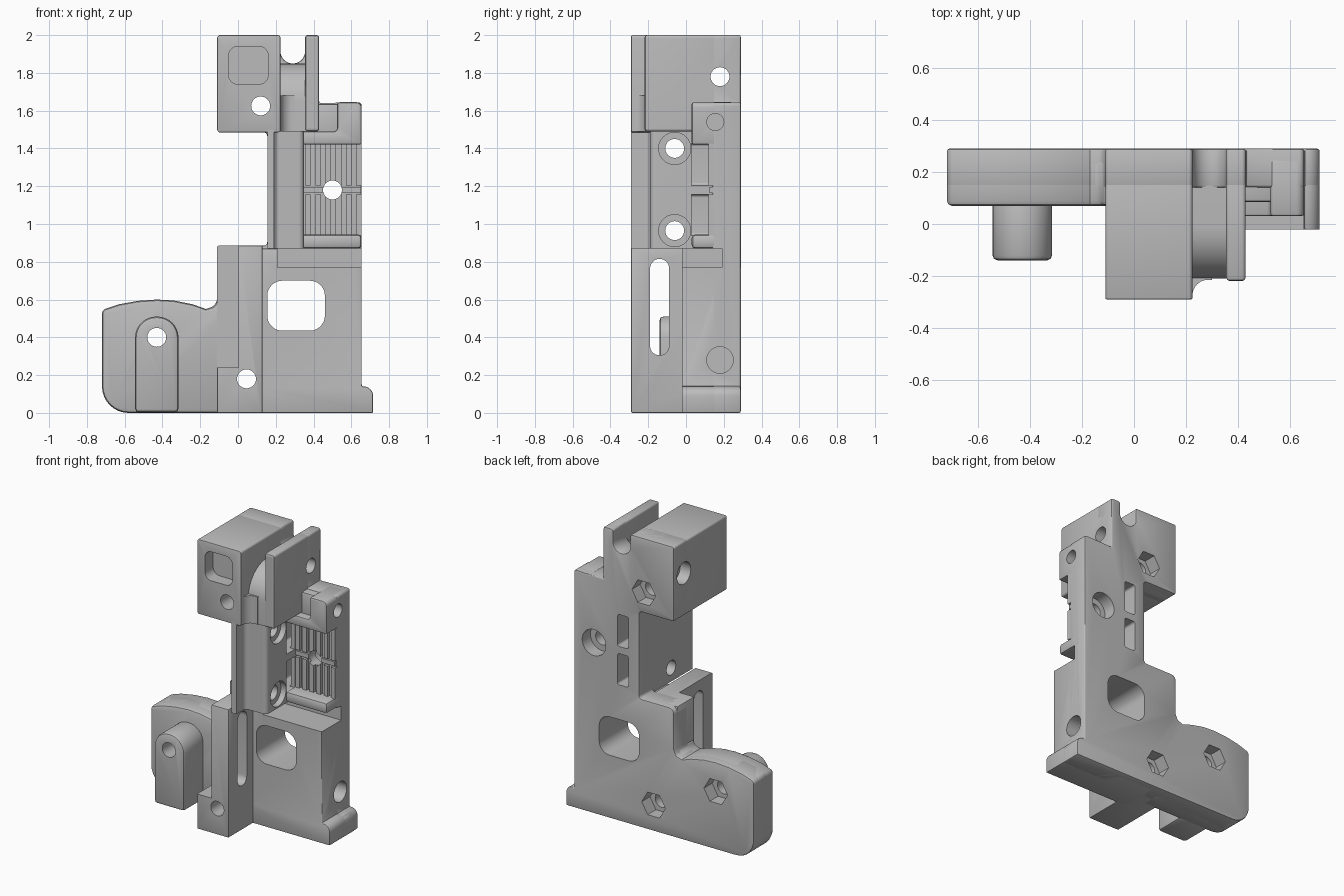
import bpy, bmesh, math
from mathutils import Vector

cube = bpy.data.objects.get("Cube")
if cube:
    bpy.data.objects.remove(cube, do_unlink=True)

scene = bpy.context.scene
grey = bpy.data.materials.new("plain_grey")
grey.use_nodes = True
grey.diffuse_color = (0.5, 0.5, 0.5, 1)
grey.node_tree.nodes["Principled BSDF"].inputs["Base Color"].default_value = (0.5, 0.5, 0.5, 1)

cut_set = bpy.data.collections.new("cutters")
scene.collection.children.link(cut_set)
parts, cutters = [], []


def rounded(points, steps=8):
    """Polygon from (a, b[, radius]) corners, with the corners rounded."""
    out = []
    for i, p in enumerate(points):
        c = Vector(p[:2])
        r = p[2] if len(p) > 2 else 0
        if not r:
            out.append(c)
            continue
        u = (Vector(points[i - 1][:2]) - c).normalized()
        v = (Vector(points[(i + 1) % len(points)][:2]) - c).normalized()
        half = u.angle(v) / 2
        mid = c + (u + v).normalized() * (r / math.sin(half))
        s = c + u * (r / math.tan(half)) - mid
        e = c + v * (r / math.tan(half)) - mid
        for k in range(steps + 1):
            t = k / steps
            d = (s * math.sin((1 - t) * s.angle(e)) + e * math.sin(t * s.angle(e))) / math.sin(s.angle(e))
            out.append(mid + d)
    return out


def extrude(name, points, lo, hi, axis="y", bevel=0.012, cutter=False):
    place = {"x": lambda a, b, t: (t, a, b), "y": lambda a, b, t: (a, t, b),
             "z": lambda a, b, t: (a, b, t)}[axis]
    bm = bmesh.new()
    pts = rounded(points)
    face = bm.faces.new([bm.verts.new(place(p[0], p[1], lo)) for p in pts])
    ext = bmesh.ops.extrude_face_region(bm, geom=[face])
    move = Vector(place(0, 0, hi - lo))
    bmesh.ops.translate(bm, vec=move, verts=[v for v in ext["geom"] if isinstance(v, bmesh.types.BMVert)])
    bmesh.ops.recalc_face_normals(bm, faces=bm.faces)
    me = bpy.data.meshes.new(name)
    bm.to_mesh(me)
    bm.free()
    ob = bpy.data.objects.new(name, me)
    if cutter:
        cut_set.objects.link(ob)
        ob.hide_render = True
        cutters.append(ob)
        return ob
    scene.collection.objects.link(ob)
    if bevel:
        m = ob.modifiers.new("edge", "BEVEL")
        m.width, m.segments, m.limit_method, m.angle_limit = bevel, 2, "ANGLE", math.radians(40)
    parts.append(ob)
    return ob


def rect(a0, a1, b0, b1, r=0):
    return [(a0, b0, r), (a1, b0, r), (a1, b1, r), (a0, b1, r)]


def cut(points, lo, hi, axis="y"):
    extrude("cutter", points, lo, hi, axis, cutter=True)


def hole(a, b, r, lo, hi, axis="y", sides=32):
    cut([(a + r * math.cos(math.tau * k / sides), b + r * math.sin(math.tau * k / sides))
         for k in range(sides)], lo, hi, axis)


# Back plate: the whole outline, with the cable groove at the top
arm_top = [(-0.11, 0.6), (-0.125, 0.565), (-0.17, 0.55), (-0.24, 0.575), (-0.34, 0.595),
           (-0.43, 0.6), (-0.53, 0.593), (-0.63, 0.575), (-0.72, 0.545, 0.03)]
arm_base = [(-0.72, 0, 0.14)]
extrude("back_plate", [(0.715, 0), (0.715, 0.14, 0.05), (0.655, 0.14), (0.655, 1.645, 0.02),
                       (0.43, 1.64), (0.43, 2, 0.015), (0.355, 2, 0.015), (0.355, 1.85, 0.064),
                       (0.225, 1.85, 0.064), (0.225, 2, 0.015), (-0.11, 2, 0.015),
                       (-0.11, 1.485, 0.015), (0.155, 1.485, 0.02), (0.155, 0.885, 0.02),
                       (-0.11, 0.885, 0.04)] + arm_top + arm_base, 0.14, 0.29)

# Side arm and its boss
extrude("side_arm", [(0, 0), (0, 0.6)] + arm_top + arm_base, 0.07, 0.25, bevel=0.02)
extrude("arm_boss", [(-0.545, 0.003), (-0.315, 0.003), (-0.315, 0.51, 0.112), (-0.545, 0.51, 0.112)],
        -0.14, 0.12, bevel=0.02)

# Lower body
extrude("front_block", rect(-0.11, 0.13, 0, 0.885), -0.29, 0.25, bevel=0.006)
extrude("lower_body", [(0.05, 0), (0.715, 0), (0.715, 0.14, 0.05), (0.655, 0.14),
                       (0.655, 0.87), (0.05, 0.87)], -0.022, 0.25, bevel=0.006)

# Column with its front rail
extrude("column", [(0.155, -0.29), (0.19, -0.29), (0.19, -0.19, 0.03), (0.35, -0.19, 0.03),
                   (0.35, 0.25), (0.155, 0.25)], 0.87, 1.5, "z", bevel=0)

# Head: main block, curved web and fin
extrude("head_block", rect(-0.11, 0.225, 1.485, 2, 0.015), -0.29, 0.25, bevel=0.005)
extrude("head_web", [(-0.21, 1.49), (0.25, 1.49), (0.25, 1.85), (-0.21, 1.85, 0.2)],
        0.2, 0.37, "x", bevel=0)
extrude("head_fin", rect(0.355, 0.43, 1.49, 2, 0.015), -0.22, 0.25, bevel=0.015)
extrude("web_fillet", [(0.2, -0.285), (0.225, -0.285), (0.225, -0.215, 0.06), (0.3, -0.215),
                       (0.3, -0.15), (0.2, -0.15)], 1.49, 1.68, "z", bevel=0)

# Clamp plate: upper jaw, lower lip, gripping ribs
extrude("upper_jaw", [(0.34, 1.42), (0.655, 1.42), (0.655, 1.645, 0.03), (0.525, 1.645, 0.015),
                      (0.525, 1.49, 0.02), (0.34, 1.49)], 0.03, 0.25)
extrude("jaw_step", rect(0.4, 0.56, 1.43, 1.635), 0.085, 0.25)
extrude("lower_lip", rect(0.3, 0.655, 0.87, 0.945), 0.03, 0.25, bevel=0.02)
for i in range(6):
    x = 0.355 + i * 0.054
    for z0, z1 in ((0.94, 1.155), (1.205, 1.425)):
        extrude("grip_rib", rect(x, x + 0.03, z0, z1), 0.12, 0.17, bevel=0)
extrude("grip_bar", rect(0.35, 0.65, 1.165, 1.195), 0.125, 0.17, bevel=0)

# Openings along y: window, head pocket, bolt holes with hex or round seats
cut(rect(0.155, 0.46, 0.435, 0.7, 0.08), -0.5, 0.5)
cut(rect(-0.05, 0.16, 1.74, 1.94, 0.05), -0.5, -0.2)
for x, z, sides in ((0.12, 1.625, 6), (-0.43, 0.4, 6), (0.045, 0.18, 6), (0.5, 1.18, 32)):
    hole(x, z, 0.05, -0.5, 0.5)
    hole(x, z, 0.09, 0.2, 0.5, sides=sides)

# Openings along x
hole(0.18, 1.78, 0.05, -0.3, 0.6, "x")
hole(0.18, 1.78, 0.075, -0.3, -0.03, "x")
hole(0.155, 1.54, 0.045, 0.54, 0.8, "x")
hole(0.18, 0.28, 0.07, 0.53, 0.8, "x")
for z in (0.965, 1.4):
    hole(-0.06, z, 0.05, 0, 0.5, "x")
    hole(-0.06, z, 0.085, 0.31, 0.5, "x")
cut(rect(-0.19, -0.09, 0.305, 0.815, 0.049), -0.05, 0.2, "x")

# Front recess, side ledge and strap slots
cut(rect(-0.2, 0.002, 0.24, 1.0), -0.5, 0.07)
cut(rect(0.21, 0.8, 0.77, 0.87), -0.5, 0.19)
for z0, z1 in ((0.94, 1.155), (1.205, 1.425)):
    cut(rect(0.235, 0.32, z0, z1, 0.015), 0.03, 0.5)
    cut(rect(0.25, 0.352, z0, z1), 0.03, 0.12)

# Apply the cuts, then shade
for ob in parts:
    m = ob.modifiers.new("openings", "BOOLEAN")
    m.operation, m.solver = "DIFFERENCE", "EXACT"
    m.operand_type, m.collection = "COLLECTION", cut_set
bpy.context.view_layer.update()
dg = bpy.context.evaluated_depsgraph_get()
baked = [bpy.data.meshes.new_from_object(ob.evaluated_get(dg)) for ob in parts]
for ob, me in zip(parts, baked):
    ob.modifiers.clear()
    ob.data = me
    me.materials.clear()
    me.materials.append(grey)
for ob in cutters:
    bpy.data.objects.remove(ob, do_unlink=True)
bpy.data.collections.remove(cut_set)
bpy.ops.object.select_all(action="DESELECT")
for ob in parts:
    ob.select_set(True)
bpy.context.view_layer.objects.active = parts[0]
bpy.ops.object.shade_smooth_by_angle(angle=math.radians(35))
